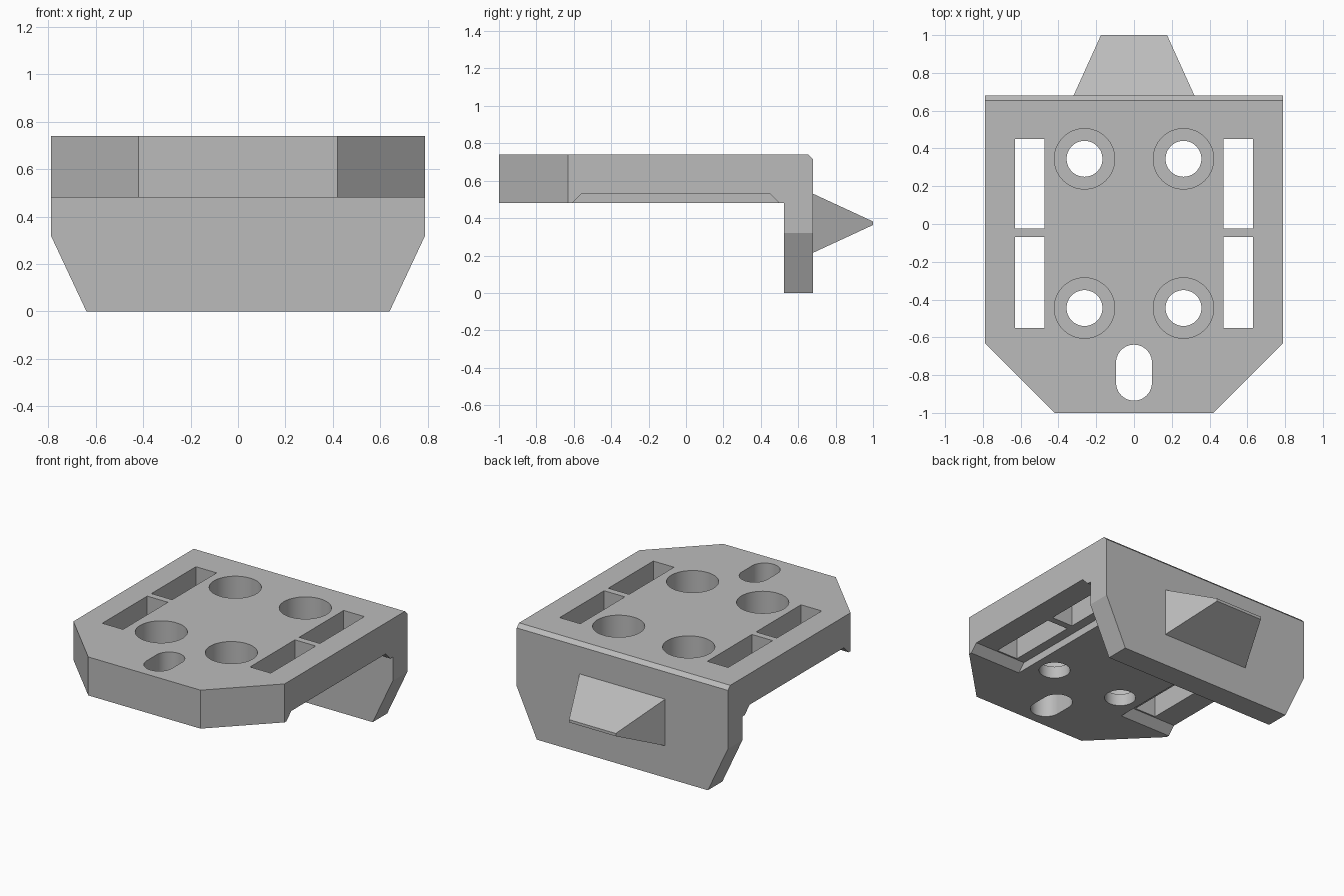
import bpy
import bmesh
import math
from mathutils import Vector

default = bpy.data.objects.get("Cube")
if default:
    bpy.data.objects.remove(default, do_unlink=True)

# Single grey finish
grey = bpy.data.materials.new("plain_grey")
grey.use_nodes = True
COLOUR = (0.5, 0.5, 0.5, 1)
grey.diffuse_color = COLOUR
grey.node_tree.nodes["Principled BSDF"].inputs["Base Color"].default_value = COLOUR


def finish(name, bm):
    bmesh.ops.recalc_face_normals(bm, faces=bm.faces)
    mesh = bpy.data.meshes.new(name)
    bm.to_mesh(mesh)
    bm.free()
    mesh.materials.append(grey)
    obj = bpy.data.objects.new(name, mesh)
    bpy.context.collection.objects.link(obj)
    return obj


def prism(points, axis, lo, hi):
    """Extrude a 2D outline along x (outline in y, z) or z (outline in x, y)."""
    bm = bmesh.new()
    place = (lambda p: (lo, p[0], p[1])) if axis == "x" else (lambda p: (p[0], p[1], lo))
    face = bm.faces.new([bm.verts.new(place(p)) for p in points])
    grown = bmesh.ops.extrude_face_region(bm, geom=[face])["geom"]
    shift = Vector((hi - lo, 0, 0)) if axis == "x" else Vector((0, 0, hi - lo))
    bmesh.ops.translate(bm, vec=shift, verts=[g for g in grown if isinstance(g, bmesh.types.BMVert)])
    return bm


def rectangle(x0, x1, y0, y1):
    return [(x0, y0), (x1, y0), (x1, y1), (x0, y1)]


def stadium(x, y, radius, half=0.0, steps=32):
    """Circle, or a slot with round ends when half is above zero."""
    pts = []
    for centre, start in ((y + half, 0), (y - half, math.pi)):
        count = steps + 1 if half else steps
        for i in range(count):
            a = start + math.pi * i / steps
            pts.append((x + radius * math.cos(a), centre + radius * math.sin(a)))
    return pts


def activate(obj):
    bpy.ops.object.select_all(action="DESELECT")
    obj.select_set(True)
    bpy.context.view_layer.objects.active = obj


def cut(target, bm):
    cutter = finish("cutter", bm)
    cutter.hide_render = True
    mod = target.modifiers.new("cut", "BOOLEAN")
    mod.operation = "DIFFERENCE"
    mod.solver = "EXACT"
    mod.object = cutter
    activate(target)
    bpy.ops.object.modifier_apply(modifier=mod.name)
    bpy.data.objects.remove(cutter, do_unlink=True)


W, TOP, UNDER, BACK = 0.79, 0.74, 0.48, 0.68

# Bracket: L-shaped side profile, bevelled along the top back edge
profile = [(-1, UNDER), (0.525, UNDER), (0.525, 0), (BACK, 0),
           (BACK, TOP - 0.025), (BACK - 0.025, TOP), (-1, TOP)]
bm = prism(profile, "x", -W, W)

# Slanted front corners and tapered lower flange corners
for side in (-1, 1):
    for point, normal in (((side * W, -0.63, 0), (side, -1, 0)),
                          ((side * W, 0, 0.32), (side * 0.32, 0, -0.15))):
        result = bmesh.ops.bisect_plane(bm, geom=bm.verts[:] + bm.edges[:] + bm.faces[:],
                                        plane_co=point, plane_no=Vector(normal).normalized(),
                                        clear_outer=True)
        rim = [g for g in result["geom_cut"] if isinstance(g, bmesh.types.BMEdge)]
        bmesh.ops.holes_fill(bm, edges=rim, sides=0)
bracket = finish("bracket", bm)

for side in (-1, 1):
    # Underside recess with sloped ends, open to the side
    recess = [(-0.62, 0.47), (0.51, 0.47), (0.45, 0.53), (-0.56, 0.53)]
    x0, x1 = sorted((side * 0.41, side * 0.9))
    cut(bracket, prism(recess, "x", x0, x1))
    # Pairs of strap slots
    x0, x1 = sorted((side * 0.475, side * 0.63))
    for y0, y1 in ((-0.55, -0.07), (-0.025, 0.45)):
        cut(bracket, prism(rectangle(x0, x1, y0, y1), "z", 0.3, 0.9))
    # Counterbored screw holes
    for y in (-0.445, 0.345):
        cut(bracket, prism(stadium(side * 0.262, y, 0.16), "z", 0.56, 0.9))
        cut(bracket, prism(stadium(side * 0.262, y, 0.095), "z", 0.3, 0.9))

# Rounded front slot
cut(bracket, prism(stadium(0, -0.787, 0.095, 0.053), "z", 0.3, 0.9))

# Wedge-shaped rear catch
bm = bmesh.new()
for y, half_x, z0, z1 in ((BACK, 0.32, 0.215, 0.53), (1, 0.175, 0.363, 0.382)):
    for x in (-half_x, half_x):
        for z in (z0, z1):
            bm.verts.new((x, y, z))
bmesh.ops.convex_hull(bm, input=bm.verts)
bmesh.ops.dissolve_limit(bm, angle_limit=0.01, verts=bm.verts, edges=bm.edges)
finish("rear_catch", bm)

# Smooth bores with crisp edges
activate(bracket)
bpy.ops.object.shade_smooth_by_angle(angle=math.radians(25))
